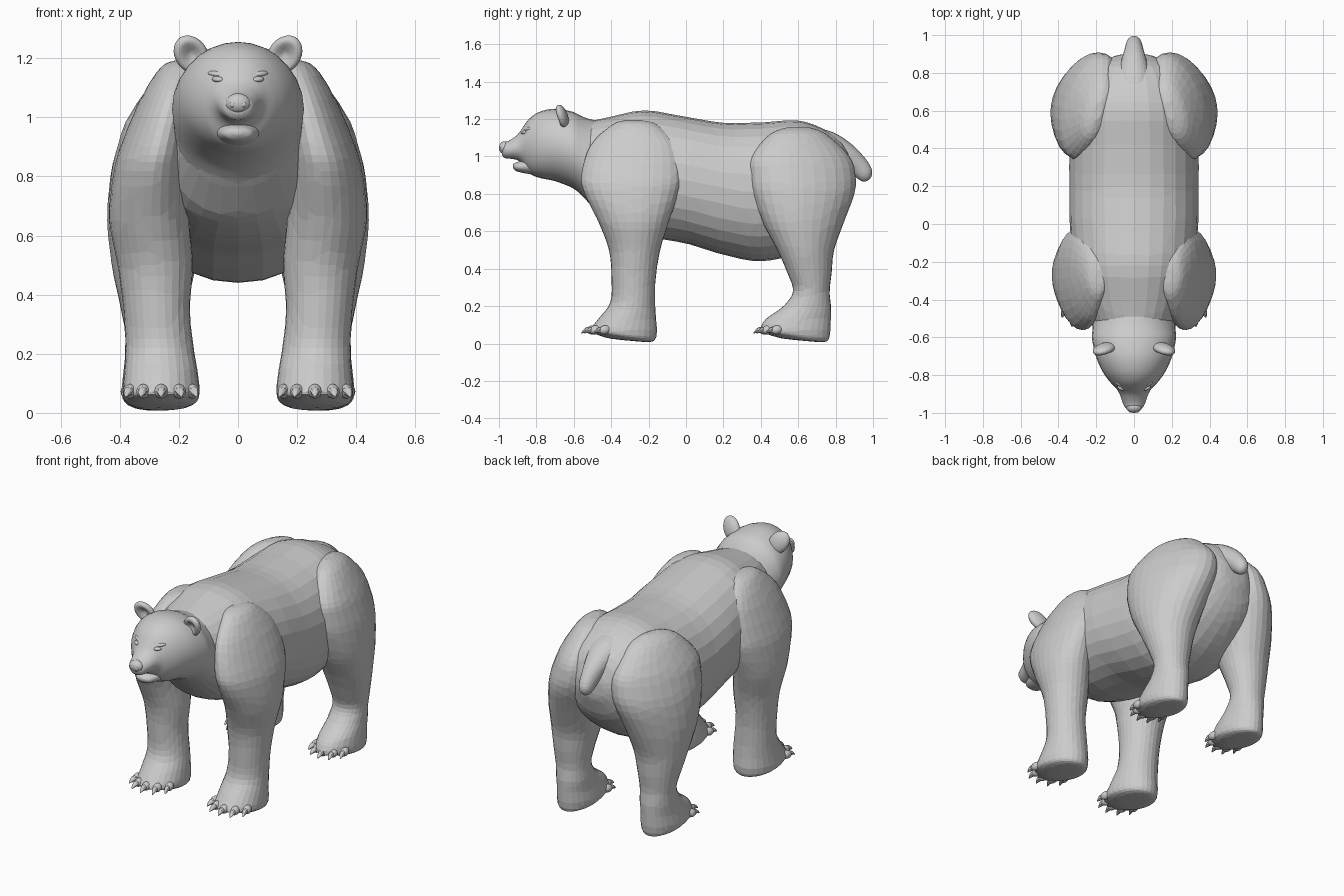
import bpy, bmesh
from math import sin, cos, pi, radians, copysign
from mathutils import Vector, Matrix, Euler

if "Cube" in bpy.data.objects:
    bpy.data.objects.remove(bpy.data.objects["Cube"])


def finish(name, bm, mirror=False, smooth=False, decimate=None):
    bmesh.ops.recalc_face_normals(bm, faces=bm.faces)
    me = bpy.data.meshes.new(name)
    bm.to_mesh(me)
    bm.free()
    for p in me.polygons:
        p.use_smooth = smooth
    ob = bpy.data.objects.new(name, me)
    bpy.context.collection.objects.link(ob)
    if decimate:
        ob.modifiers.new("Facets", 'DECIMATE').ratio = decimate
    if mirror:
        ob.modifiers.new("Mirror", 'MIRROR').use_mirror_merge = False
    return ob


def spline(rows, steps):
    """Catmull-Rom interpolation of section rows."""
    out = []
    n = len(rows)
    for i in range(n - 1):
        a, b, c, d = (rows[max(0, min(n - 1, i + k))] for k in (-1, 0, 1, 2))
        for s in range(steps):
            t = s / steps
            out.append([0.5 * (2 * q + (r - p) * t + (2 * p - 5 * q + 4 * r - w) * t * t
                               + (3 * q - p - 3 * r + w) * t ** 3)
                        for p, q, r, w in zip(a, b, c, d)])
    out.append(list(rows[-1]))
    return out


def power(v, n):
    return copysign(abs(v) ** (2 / n), v)


def loft(name, rows, sides=28, steps=4, square=2, skew=0, **kw):
    """rows: x, y, z, half width in x, other half width, tilt of the ring (0 = flat, 90 = upright)."""
    bm = bmesh.new()
    rings = []
    for x, y, z, ra, rb, tilt in spline(rows, steps):
        up = Vector((skew * min(1, max(0, z / .8 - .2)), cos(radians(tilt)), sin(radians(tilt))))
        rings.append([bm.verts.new(Vector((x, y, z)) + Vector((ra * power(cos(a), square), 0, 0))
                                   + up * rb * power(sin(a), square))
                      for a in (2 * pi * k / sides for k in range(sides))])
    for r0, r1 in zip(rings, rings[1:]):
        for k in range(sides):
            j = (k + 1) % sides
            bm.faces.new((r0[k], r0[j], r1[j], r1[k]))
    bm.faces.new(rings[0])
    bm.faces.new(rings[-1])
    return finish(name, bm, **kw)


def lengthwise(rows):
    """y, bottom, top, half width -> upright rings on the centre line."""
    return [(0, y, (b + t) / 2, w, (t - b) / 2, 90) for y, b, t, w in rows]


def upright(rows):
    """z, x, y, half width x, half width y -> flat rings for a leg, the sole raised at the toes."""
    return [(x, y, z, rx, ry, -5 if z < .06 else 0) for z, x, y, rx, ry in rows]


def place(loc, size, rot=(0, 0, 0)):
    e = Euler([radians(r) for r in rot])
    return Matrix.Translation(loc) @ e.to_matrix().to_4x4() @ Matrix.Diagonal((*size, 1))


def ball(name, loc, size, rot=(0, 0, 0), dish=False, **kw):
    bm = bmesh.new()
    bmesh.ops.create_uvsphere(bm, u_segments=24, v_segments=14, radius=1)
    if dish:
        for v in bm.verts:
            if v.co.y < 0:
                r = (v.co.x ** 2 + v.co.z ** 2) ** 0.5
                v.co.y += 1.3 * max(0, 1 - r / 0.8)
    bm.transform(place(loc, size, rot))
    return finish(name, bm, smooth=True, **kw)


# Body
loft("body", lengthwise([
    (-.60, .845, 1.16, .17), (-.50, .73, 1.19, .222), (-.40, .64, 1.213, .27), (-.22, .575, 1.246, .32),
    (0, .535, 1.212, .34), (.20, .475, 1.18, .342), (.40, .44, 1.182, .342), (.60, .485, 1.192, .33),
    (.75, .58, 1.14, .27), (.84, .68, 1.07, .20), (.89, .80, .97, .10), (.90, .85, .92, .03)]),
    square=2.15, decimate=.45)

# Head running into the snout, and the lower jaw
loft("head", lengthwise([
    (-.43, .69, 1.18, .20), (-.515, .75, 1.20, .216), (-.56, .795, 1.217, .22), (-.61, .833, 1.24, .222),
    (-.70, .868, 1.255, .202), (-.78, .885, 1.24, .167), (-.835, .908, 1.205, .128),
    (-.87, .955, 1.16, .095), (-.90, .98, 1.118, .076),
    (-.94, .988, 1.088, .062), (-.97, .992, 1.075, .048), (-.985, 1.01, 1.058, .025)]), smooth=True)
loft("lower_jaw", lengthwise([
    (-.76, .90, 1.0, .08), (-.83, .905, .995, .074), (-.88, .914, .978, .060), (-.91, .923, .968, .045),
    (-.925, .94, .958, .014)]), smooth=True)
ball("nose", (0, -.97, 1.047), (.042, .03, .034))
ball("nostril", (.018, -.991, 1.043), (.010, .008, .010), mirror=True)

# Eyes, brows and ears
ball("eye", (.068, -.866, 1.128), (.022, .014, .010), (0, -5, 25), mirror=True)
ball("brow", (.068, -.842, 1.145), (.036, .02, .012), (0, -8, 25), mirror=True)
ball("ear", (.158, -.662, 1.212), (.055, .03, .072), (18, 35, 0), dish=True, mirror=True)

# Legs with paws
loft("front_leg", upright([
    (1.195, .18, -.28, .02, .04), (1.17, .20, -.275, .06, .12), (1.06, .24, -.28, .09, .23),
    (.90, .282, -.292, .115, .268), (.80, .298, -.292, .125, .25), (.65, .30, -.28, .135, .188),
    (.50, .28, -.275, .127, .137), (.35, .275, -.28, .112, .118), (.22, .265, -.285, .115, .120),
    (.13, .26, -.315, .125, .155), (.07, .26, -.335, .130, .180), (.038, .26, -.325, .120, .162),
    (.020, .26, -.305, .085, .12), (.014, .26, -.29, .04, .06)]),
    skew=.06, mirror=True, decimate=.45)
loft("hind_leg", upright([
    (1.158, .19, .60, .02, .05), (1.12, .20, .60, .08, .15), (1.0, .225, .612, .135, .262),
    (.90, .237, .624, .162, .282), (.80, .255, .628, .170, .272), (.65, .275, .627, .165, .218),
    (.50, .284, .64, .143, .152), (.38, .285, .66, .117, .119), (.28, .283, .67, .10, .098),
    (.20, .28, .648, .102, .127), (.13, .28, .60, .108, .174), (.07, .28, .584, .114, .188),
    (.038, .28, .596, .104, .168), (.020, .28, .62, .075, .125), (.014, .28, .635, .035, .06)]),
    skew=-.22, mirror=True, decimate=.45)

# Toes and claws fanned around the front of each paw
for label, cx, cy, rx, ry in (("front", .26, -.335, .125, .178), ("hind", .28, .584, .11, .176)):
    for i in range(5):
        a = radians(-58 + 29 * i)
        x, y = cx + rx * sin(a), cy - ry * cos(a) ** .8 * .93
        ball(f"{label}_toe_{i + 1}", (x, y, .073), (.023, .032, .024), (10, 0, 18 * sin(a)), mirror=True)
        tip = [(0, 0, .015), (.018, .004, .016), (.036, -.002, .012), (.053, -.014, .003)]
        loft(f"{label}_claw_{i + 1}",
             [(x + d * .3 * sin(a), y - .012 - d * .9, .07 + dz, r, r, 80) for d, dz, r in tip],
             sides=8, steps=2, mirror=True)

# Tail
loft("tail", [
    (0, .66, 1.11, .09, .05, 80), (0, .76, 1.07, .09, .065, 65), (0, .85, 1.012, .07, .064, 50),
    (0, .92, .95, .05, .055, 42), (0, .957, .907, .04, .045, 40),
    (0, .972, .885, .026, .03, 40), (0, .978, .876, .008, .01, 40)], decimate=.5)
